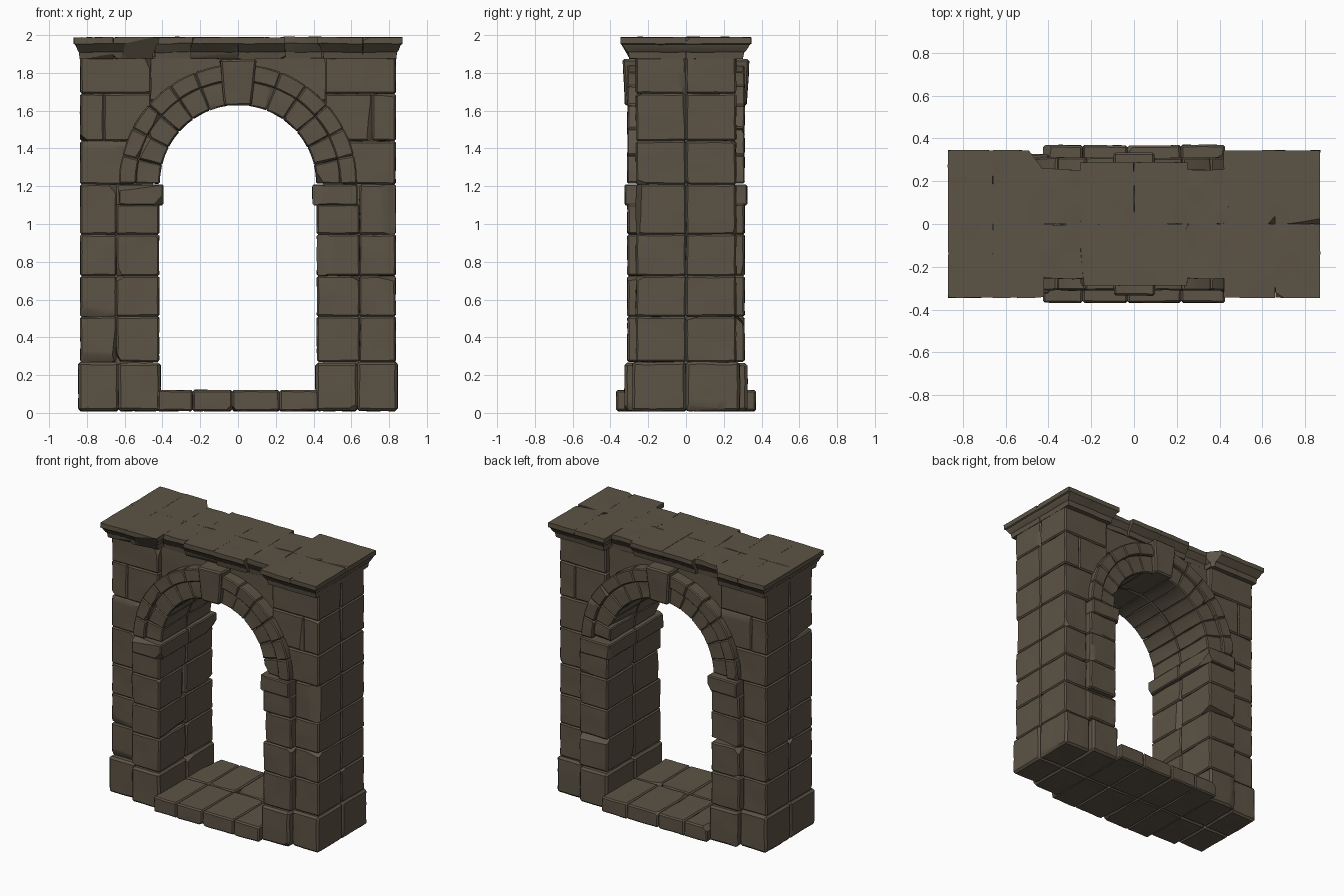
import bpy, bmesh, math, random
from mathutils import Vector, noise

if "Cube" in bpy.data.objects:
    bpy.data.objects.remove(bpy.data.objects["Cube"])

random.seed(7)
stone = bpy.data.materials.new("weathered_brown_stone")
stone.diffuse_color = (0.108, 0.087, 0.06, 1)
stone.use_nodes = True
stone.node_tree.nodes["Principled BSDF"].inputs["Base Color"].default_value = stone.diffuse_color
parts = {}
QUADS = [(s, t) for s in (-1, 1) for t in (-1, 1)]


def block(part, rings, s=1, t=1, bevel=0.009, chips=2, depth=0.03, warp=None, rough=0.004):
    """Rough stone lofted through rings (x0, x1, y0, y1, z), mirrored by s and t."""
    bm = bmesh.new()
    loops = [[bm.verts.new(p) for p in ((a, c, z), (b, c, z), (b, d, z), (a, d, z))]
             for a, b, c, d, z in rings]
    bm.faces.new(loops[0][::-1])
    bm.faces.new(loops[-1])
    for lo, hi in zip(loops, loops[1:]):
        for i in range(4):
            j = (i + 1) % 4
            bm.faces.new((lo[i], lo[j], hi[j], hi[i]))
    if bevel:
        bmesh.ops.bevel(bm, geom=bm.edges[:], offset=bevel, segments=1, affect='EDGES')
    long_edges = [e for e in bm.edges if e.calc_length() > 0.05]
    bmesh.ops.subdivide_edges(bm, edges=long_edges, cuts=4, use_grid_fill=True)
    # knock off random corners and edges with slanted cuts
    corners = [(x, y, r[4]) for r in (rings[0], rings[-1]) for x in r[:2] for y in r[2:4]]
    mid = sum((Vector(c) for c in corners), Vector()) / 8
    for _ in range(random.randint(0, chips)):
        c = Vector(random.choice(corners))
        n = Vector([math.copysign(random.uniform(0.25, 1), c[i] - mid[i]) for i in range(3)])
        if random.random() < 0.5:
            n[random.randrange(3)] *= 0.12
        n.normalize()
        cut = bmesh.ops.bisect_plane(bm, geom=bm.verts[:] + bm.edges[:] + bm.faces[:], dist=1e-5,
                                     plane_co=c - n * random.uniform(0.012, depth), plane_no=n,
                                     clear_outer=True)
        edges = [e for e in cut['geom_cut'] if isinstance(e, bmesh.types.BMEdge)]
        if edges:
            bmesh.ops.holes_fill(bm, edges=edges, sides=0)
    # bend, mirror and roughen
    shift = Vector([random.uniform(0, 50) for _ in range(3)])
    for v in bm.verts:
        p = warp(v.co) if warp else v.co.copy()
        p = Vector((p.x * s, p.y * t, p.z))
        v.co = p + noise.noise_vector(p * 9 + shift) * rough
    bmesh.ops.triangulate(bm, faces=[f for f in bm.faces if len(f.verts) > 4])
    bmesh.ops.recalc_face_normals(bm, faces=bm.faces[:])
    tmp = bpy.data.meshes.new("tmp")
    bm.to_mesh(tmp)
    bm.free()
    parts.setdefault(part, bmesh.new()).from_mesh(tmp)
    bpy.data.meshes.remove(tmp)


def box(part, x0, x1, y0, y1, z0, z1, s=1, t=1, **kw):
    block(part, [(x0, x1, y0, y1, z0), (x0, x1, y0, y1, z1)], s, t, **kw)


CZ, RM = 1.215, 0.52      # arch centre height, mean radius


def bend(p):
    a = p.x / RM
    return Vector((p.z * math.cos(a), p.y, CZ + p.z * math.sin(a)))


courses = [0.27, 0.51, 0.725, 0.945]
for s, t in QUADS:
    # plinth
    box("plinth", 0.63, 0.845, 0, 0.285, 0.01, 0.27, s, t, bevel=0.014)
    box("plinth", 0.41, 0.635, 0, 0.325, 0.01, 0.265, s, t, bevel=0.014)
    # outer pier courses
    for z0, z1 in zip(courses, courses[1:] + [1.21]):
        box("outer_pier", 0.642, 0.835, 0, 0.265, z0, z1, s, t)
    box("outer_pier", 0.55, 0.835, 0, 0.265, 1.21, 1.44, s, t)
    box("outer_pier", 0.46, 0.71, 0, 0.265, 1.44, 1.69, s, t)
    box("outer_pier", 0.71, 0.835, 0, 0.265, 1.44, 1.69, s, t)
    box("outer_pier", 0.46, 0.835, 0, 0.265, 1.69, 1.885, s, t)
    # inner jamb courses
    for z0, z1 in zip(courses, courses[1:] + [1.105]):
        box("inner_jamb", 0.418, 0.645, 0, 0.31, z0, z1, s, t, chips=4, depth=0.04)
    # impost under the arch
    box("impost", 0.395, 0.632, 0, 0.325, 1.1, 1.208, s, t, bevel=0.007)
    # arch: inner voussoirs and raised outer band
    step = math.radians(82.5) / 6
    for i in range(6):
        u0, u1 = i * step * RM, (i + 1) * step * RM
        box("arch_voussoirs", u0, u1, 0, 0.287, 0.415, 0.545, s, t, warp=bend, bevel=0.007)
        box("arch_outer_band", u0, u1, 0, 0.31, 0.54, 0.63, s, t, warp=bend, bevel=0.007,
            chips=1, depth=0.02)
    # recessed spandrel wall
    box("spandrel", 0.0, 0.47, 0, 0.225, 1.65, 1.885, s, t, chips=0)

# keystones
for t in (-1, 1):
    block("keystone", [(-0.073, 0.073, 0, 0.322, 1.628), (-0.097, 0.097, 0, 0.335, 1.872)],
          1, t, bevel=0.01, chips=2)

# cornice: moulded profile as (height, y overhang, x overhang)
profile = [(1.875, 0.035, 0.003), (1.91, 0.042, 0.006), (1.915, 0.05, 0.012),
           (1.95, 0.072, 0.026), (1.955, 0.08, 0.035), (1.988, 0.08, 0.035)]
for s, t in QUADS:
    block("cornice_end", [(0.66, 0.835 + ox, 0, 0.265 + oy, z) for z, oy, ox in profile],
          s, t, bevel=0, chips=2, depth=0.025, rough=0.003)
    block("cornice_end", [(0.455 - ox, 0.66, 0, 0.265 + oy, z) for z, oy, ox in profile],
          s, t, bevel=0, chips=2, depth=0.025, rough=0.003)
    block("cornice_centre", [(0, 0.25, 0, 0.208 + oy, z) for z, oy, ox in profile],
          s, t, bevel=0, chips=2, depth=0.02, rough=0.003)
    block("cornice_broken", [(0.24, 0.44, 0, 0.2 + oy * 0.7, z) for z, oy, ox in profile],
          s, t, bevel=0, chips=4, depth=0.03, rough=0.007)

# threshold slabs
for t in (-1, 1):
    for a, b in ((-0.425, -0.24), (-0.24, -0.03), (-0.03, 0.22), (0.22, 0.425)):
        box("threshold", a, b, 0, 0.368, 0.01, 0.12, 1, t, chips=3, depth=0.03)

# solid inner core closing the joints
bm = parts["inner_core"] = bmesh.new()
outline = [(0.45, 0.03), (0.8, 0.03), (0.8, 1.95), (-0.8, 1.95), (-0.8, 0.03), (-0.45, 0.03)]
outline += [(-0.45 * math.cos(math.pi * i / 24), CZ + 0.45 * math.sin(math.pi * i / 24))
            for i in range(25)]
face = bm.faces.new([bm.verts.new((x, -0.2, z)) for x, z in outline])
out = bmesh.ops.extrude_face_region(bm, geom=[face])
bmesh.ops.translate(bm, vec=(0, 0.4, 0),
                    verts=[v for v in out['geom'] if isinstance(v, bmesh.types.BMVert)])
bmesh.ops.recalc_face_normals(bm, faces=bm.faces[:])
bmesh.ops.triangulate(bm, faces=bm.faces[:])

# turn every part into an object
for name, bm in parts.items():
    mesh = bpy.data.meshes.new(name)
    bm.to_mesh(mesh)
    bm.free()
    mesh.materials.append(stone)
    mesh.polygons.foreach_set("use_smooth", [True] * len(mesh.polygons))
    mesh.set_sharp_from_angle(angle=math.radians(32))
    bpy.context.collection.objects.link(bpy.data.objects.new(name, mesh))
